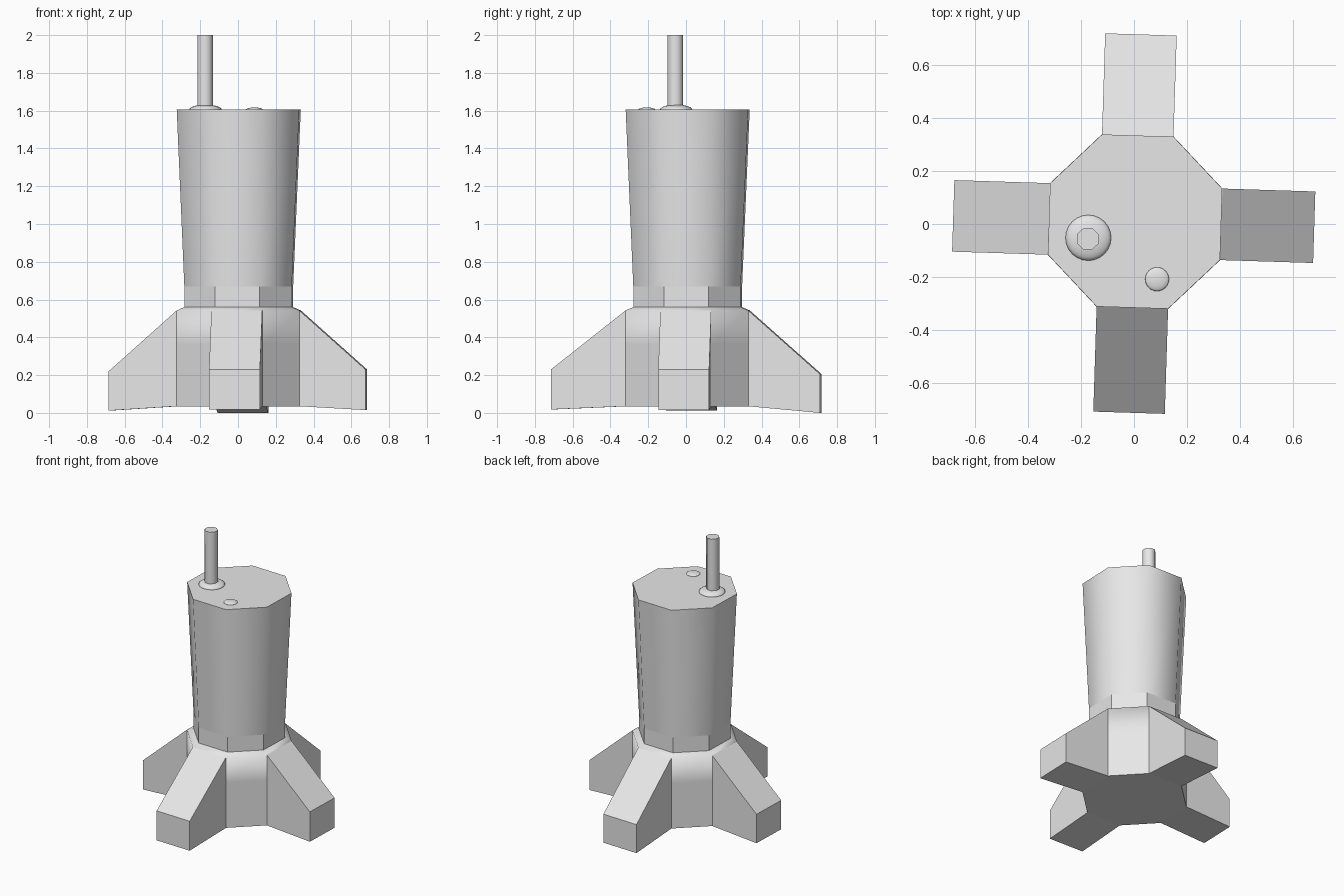
import bpy, bmesh, math
from mathutils import Vector

cube = bpy.data.objects.get("Cube")
if cube:
    bpy.data.objects.remove(cube, do_unlink=True)

grey = bpy.data.materials.new("light_grey")
grey.use_nodes = True
grey.diffuse_color = (0.8, 0.8, 0.8, 1)
grey.node_tree.nodes["Principled BSDF"].inputs["Base Color"].default_value = (0.8, 0.8, 0.8, 1)

SIDES = 8
TWIST = math.radians(-1.8)
CENTRE = Vector((0.004, 0.009, 0))


def finish(name, bm):
    bmesh.ops.recalc_face_normals(bm, faces=bm.faces)
    mesh = bpy.data.meshes.new(name)
    bm.to_mesh(mesh)
    bm.free()
    mesh.materials.append(grey)
    obj = bpy.data.objects.new(name, mesh)
    bpy.context.collection.objects.link(obj)
    return obj


def ring(bm, radius, z, centre=CENTRE, sides=SIDES, twist=TWIST):
    """Ring of vertices whose first side faces +x."""
    step = math.tau / sides
    return [bm.verts.new((centre.x + radius * math.cos(twist + (i - 0.5) * step),
                          centre.y + radius * math.sin(twist + (i - 0.5) * step), z))
            for i in range(sides)]


def wall(bm, low, high, smooth, skip=()):
    n = len(low)
    for i in range(n):
        if i not in skip:
            j = (i + 1) % n
            bm.faces.new((low[i], low[j], high[j], high[i])).smooth = smooth


# Base, shoulder, neck and tapered body as one closed shell
FIN_SIDES = (0, 2, 4, 6)
bm = bmesh.new()
foot = ring(bm, 0.352, 0.035)
mid = ring(bm, 0.352, 0.36)
brim = ring(bm, 0.352, 0.542)
neck_low = ring(bm, 0.308, 0.56)
neck_high = ring(bm, 0.308, 0.67)
top = ring(bm, 0.351, 1.605)
wall(bm, foot, mid, True, FIN_SIDES)
wall(bm, mid, brim, True, FIN_SIDES)
wall(bm, brim, neck_low, True)
wall(bm, neck_low, neck_high, False)
wall(bm, neck_high, top, True)
bm.faces.new(foot)
bm.faces.new(top)

# Four sloping fins: side index, length, end bottom height, end top height
for side, length, z_low, z_high in ((0, 0.35, 0.015, 0.23), (2, 0.38, 0.0, 0.205),
                                    (4, 0.36, 0.012, 0.22), (6, 0.395, 0.018, 0.23)):
    a, b = side, (side + 1) % SIDES
    angle = TWIST + side * math.tau / SIDES
    out = Vector((math.cos(angle), math.sin(angle), 0)) * length

    def tip(vert, z):
        p = vert.co + out
        return bm.verts.new((p.x, p.y, z))

    low_a, low_b = tip(foot[a], z_low), tip(foot[b], z_low)
    high_a, high_b = tip(foot[a], z_high), tip(foot[b], z_high)
    bm.faces.new((low_a, low_b, high_b, high_a))
    bm.faces.new((high_a, high_b, brim[b], brim[a]))
    bm.faces.new((foot[a], foot[b], low_b, low_a))
    bm.faces.new((foot[a], low_a, high_a, brim[a], mid[a]))
    bm.faces.new((foot[b], mid[b], brim[b], high_b, low_b))
finish("finned_body", bm)


def dome(name, x, y, radius, height):
    """Flattened round cap sitting on the body's top."""
    bm = bmesh.new()
    bmesh.ops.create_uvsphere(bm, u_segments=24, v_segments=12, radius=1)
    for v in bm.verts:
        v.co = (x + v.co.x * radius, y + v.co.y * radius, 1.605 + v.co.z * height)
    for f in bm.faces:
        f.smooth = True
    finish(name, bm)


dome("antenna_mount", -0.172, -0.052, 0.086, 0.027)
dome("top_button", 0.087, -0.208, 0.045, 0.012)

# Antenna rod
bm = bmesh.new()
spot = Vector((-0.174, -0.056, 0))
rod_low = ring(bm, 0.044, 1.605, spot)
rod_high = ring(bm, 0.044, 2.0, spot)
wall(bm, rod_low, rod_high, True)
bm.faces.new(rod_low)
bm.faces.new(rod_high)
finish("antenna_rod", bm)
